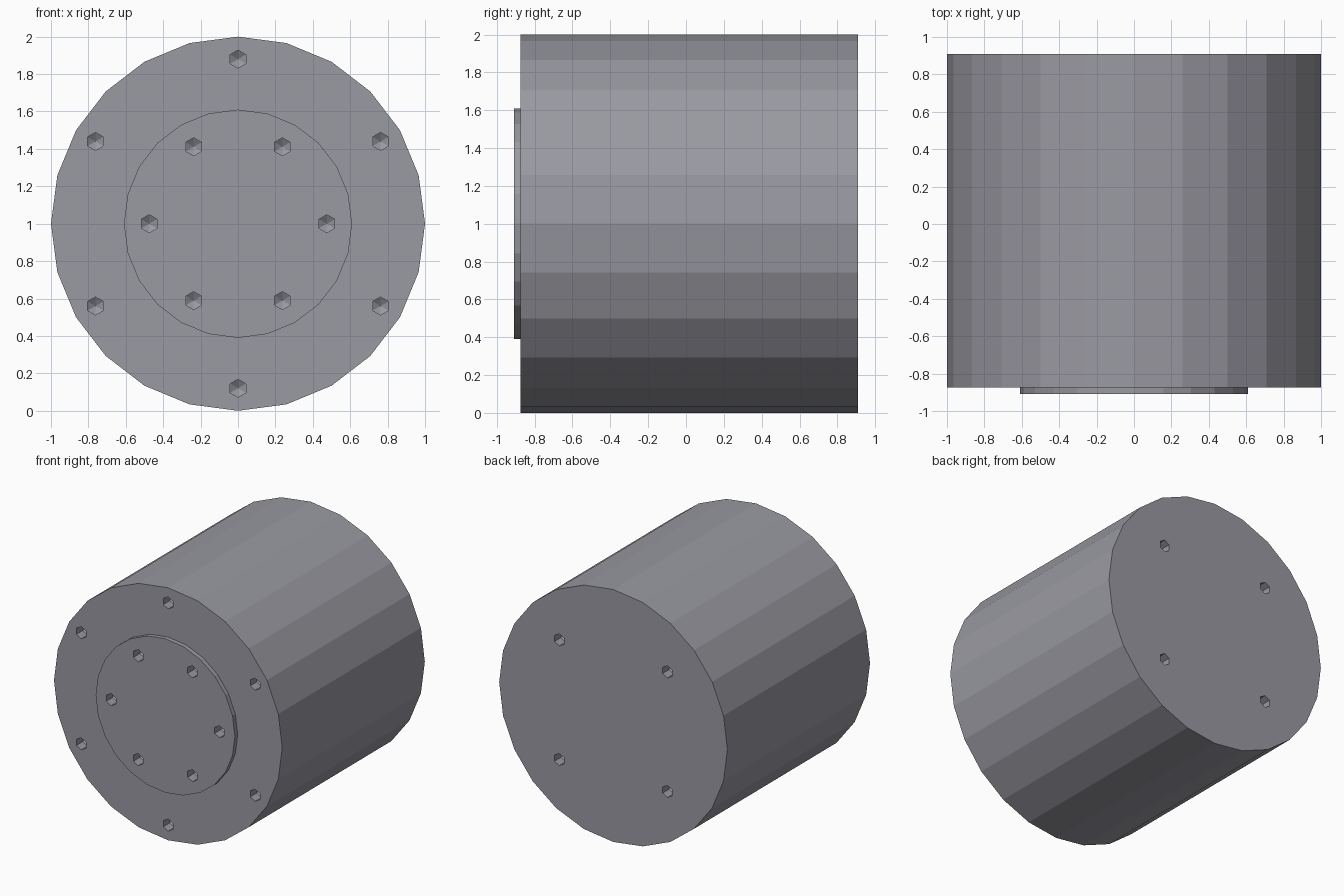
import bpy, bmesh
from math import cos, sin, tau, radians

if "Cube" in bpy.data.objects:
    bpy.data.objects.remove(bpy.data.objects["Cube"])

SIDES = 24
Z0 = 1.0  # height of the drum axis


def lathe(bm, profile, sides, cx=0.0, cz=Z0, start=0.0):
    """Revolve (radius, y) points about an axis parallel to y; radius 0 makes a tip."""
    rings = []
    for r, y in profile:
        if r == 0:
            rings.append([bm.verts.new((cx, y, cz))])
        else:
            rings.append([bm.verts.new((cx + r * cos(start + tau * i / sides), y,
                                        cz + r * sin(start + tau * i / sides)))
                          for i in range(sides)])
    for a, b in zip(rings, rings[1:]):
        for i in range(sides):
            j = (i + 1) % sides
            if len(b) == 1:
                bm.faces.new((a[i], a[j], b[0]))
            else:
                bm.faces.new((a[i], a[j], b[j], b[i]))
    for ring in (rings[0], rings[-1]):
        if len(ring) > 1:
            bm.faces.new(ring)


# Dark, slightly bluish grey metal
metal = bpy.data.materials.new("dark_grey")
metal.diffuse_color = (0.32, 0.32, 0.36, 1)
metal.use_nodes = True
metal.node_tree.nodes["Principled BSDF"].inputs["Base Color"].default_value = metal.diffuse_color


def finish(bm, name):
    bmesh.ops.recalc_face_normals(bm, faces=bm.faces)
    mesh = bpy.data.meshes.new(name)
    bm.to_mesh(mesh)
    bm.free()
    mesh.materials.append(metal)
    obj = bpy.data.objects.new(name, mesh)
    bpy.context.collection.objects.link(obj)
    return obj


# Drum with a shallow raised round pad on the front
bm = bmesh.new()
lathe(bm, [(0.61, -0.91), (0.61, -0.875), (1, -0.875), (1, 0.91)], SIDES)
drum = finish(bm, "drum_body")

# Drill shapes: short bores with pointed bottoms
bm = bmesh.new()


def hole_circle(count, radius, first_angle, face_y, inward):
    for i in range(count):
        a = first_angle + tau * i / count
        lathe(bm, [(0.048, face_y - inward * 0.02), (0.048, face_y + inward * 0.08),
                   (0, face_y + inward * 0.11)],
              6, radius * cos(a), Z0 + radius * sin(a), radians(90))


hole_circle(6, 0.88, radians(90), -0.875, 1)   # front rim
hole_circle(6, 0.475, 0, -0.91, 1)             # front pad
hole_circle(4, 0.67, radians(45), 0.91, -1)    # back
drills = finish(bm, "hole_cutters")
drills.hide_render = True

# Cut the bolt holes
cut = drum.modifiers.new("bolt_holes", 'BOOLEAN')
cut.operation = 'DIFFERENCE'
cut.solver = 'EXACT'
cut.object = drills
bpy.context.view_layer.objects.active = drum
bpy.ops.object.modifier_apply(modifier=cut.name)
bpy.data.objects.remove(drills)
